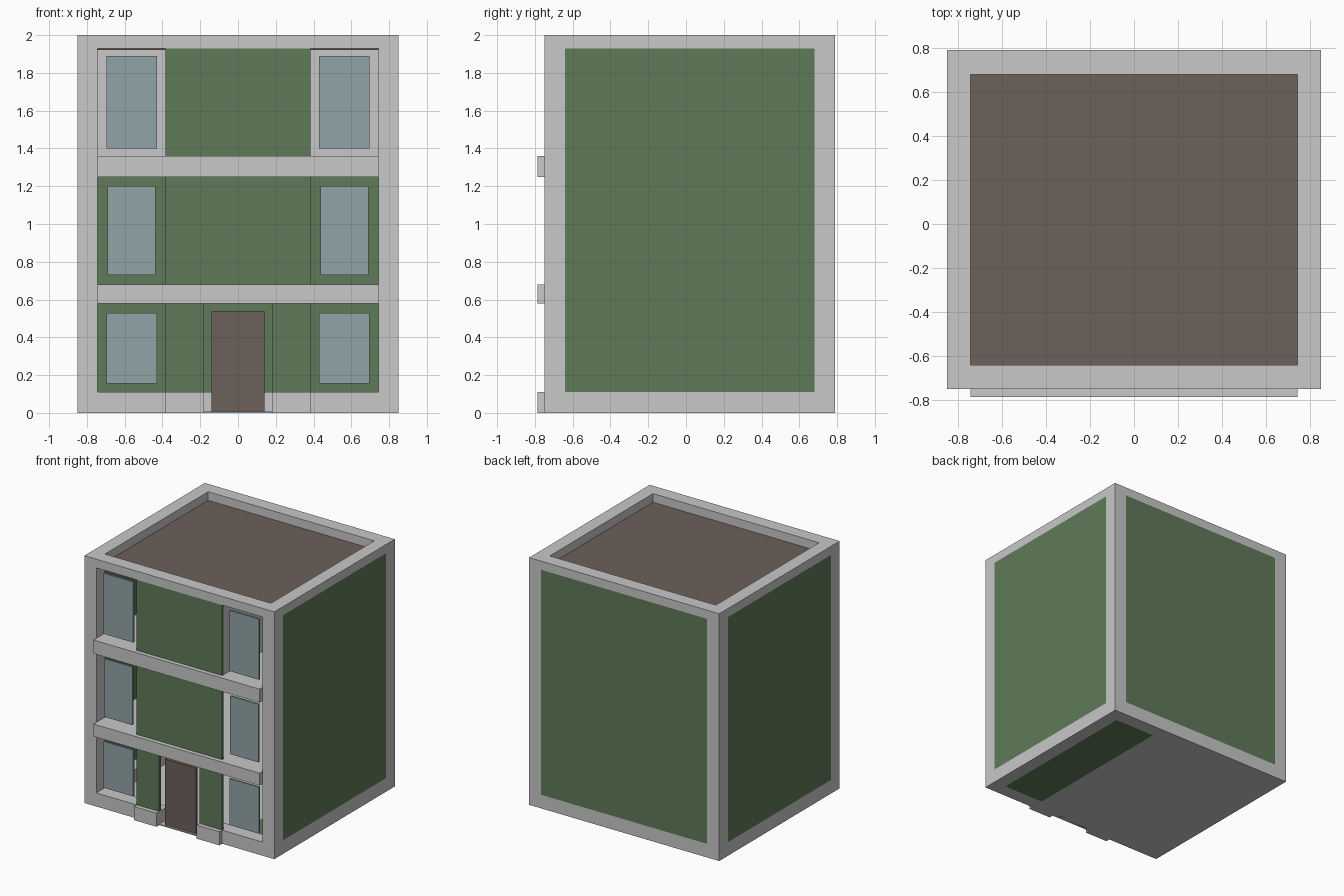
import bpy
import bmesh
from mathutils import Vector

default_cube = bpy.data.objects.get("Cube")
if default_cube:
    bpy.data.objects.remove(default_cube, do_unlink=True)


def material(name, rgb):
    mat = bpy.data.materials.new(name)
    mat.use_nodes = True
    colour = (*rgb, 1)
    mat.diffuse_color = colour
    mat.node_tree.nodes["Principled BSDF"].inputs["Base Color"].default_value = colour
    return mat


GREY = material("pale grey concrete", (0.58, 0.58, 0.58))
GREEN = material("green wall", (0.115, 0.197, 0.098))
BROWN = material("brown wood", (0.15, 0.117, 0.103))
GLASS = material("blue grey glass", (0.28, 0.37, 0.385))


def box(name, mat, xs, ys, zs):
    """Box filling the given x, y and z ranges."""
    low, high = (Vector(corner) for corner in zip(xs, ys, zs))
    mesh = bpy.data.meshes.new(name)
    bm = bmesh.new()
    bmesh.ops.create_cube(bm, size=1)
    bmesh.ops.scale(bm, vec=high - low, verts=bm.verts)
    bmesh.ops.translate(bm, vec=(low + high) / 2, verts=bm.verts)
    bm.to_mesh(mesh)
    bm.free()
    mesh.materials.append(mat)
    obj = bpy.data.objects.new(name, mesh)
    bpy.context.collection.objects.link(obj)
    return obj


def pair(name, mat, xs, ys, zs):
    """Box on the left (+x) and its mirror on the right."""
    box("left_" + name, mat, xs, ys, zs)
    box("right_" + name, mat, (-xs[1], -xs[0]), ys, zs)


# Main dimensions
W, IN = 0.85, 0.743            # outer and inner half width
FRONT, BACK = -0.75, 0.79
F_IN, B_IN = -0.64, 0.68       # inner edges of front and back beams
SILL, HEAD, TOP = 0.11, 1.93, 2.0
MID, JAMB = 0.383, 0.18        # half widths of central bay and door recess
T = 0.008                      # plate thickness
SLABS = ((0.58, 0.68), (1.25, 1.36))

# Box frame of posts and rails
for side, ys in (("front", (FRONT, F_IN)), ("back", (B_IN, BACK))):
    pair(side + "_post", GREY, (IN, W), ys, (0, TOP))
    box(side + "_top_rail", GREY, (-IN, IN), ys, (HEAD, TOP))
pair("front_bottom_rail", GREY, (JAMB, IN), (FRONT, F_IN), (0, SILL))
box("back_bottom_rail", GREY, (-IN, IN), (B_IN, BACK), (0, SILL))
pair("side_top_rail", GREY, (IN, W), (F_IN, B_IN), (HEAD, TOP))
pair("side_bottom_rail", GREY, (IN, W), (F_IN, B_IN), (0, SILL))

# Flush wall panels, sunken roof and ground plates
pair("side_wall", GREEN, (W - T, W), (F_IN, B_IN), (SILL, HEAD))
box("back_wall", GREEN, (-IN, IN), (BACK - T, BACK), (SILL, HEAD))
box("roof", BROWN, (-IN, IN), (F_IN, B_IN), (HEAD - T, HEAD))
box("ground_floor", GREY, (-IN, MID), (F_IN, B_IN), (0, T))
box("ground_floor_strip", GREEN, (MID, IN), (F_IN, B_IN), (0, T))
box("door_threshold", GREY, (-JAMB, JAMB), (FRONT, F_IN), (0, T))

# Floor slabs with projecting front bands
for number, zs in enumerate(SLABS, 1):
    box(f"floor_slab_{number}", GREY, (-IN, IN), (FRONT, BACK - T), zs)
    box(f"front_band_{number}", GREY, (-IN, IN), (FRONT - 0.035, FRONT), zs)

# Central wall panels
panel_y = (FRONT, FRONT + 0.02)
pair("entrance_panel", GREEN, (JAMB, MID), panel_y, (SILL, SLABS[0][0]))
box("middle_panel", GREEN, (-MID, MID), panel_y, (SLABS[0][1], SLABS[1][0]))
box("upper_panel", GREEN, (-MID, MID), panel_y, (SLABS[1][1], HEAD))

# Grey lining of the top storey rooms
top_room = (SLABS[1][1], HEAD - T)
pair("upper_partition", GREY, (MID - 0.02, MID), (FRONT + 0.02, B_IN), top_room)
pair("upper_room_back", GREY, (MID, IN), (B_IN - T, B_IN), top_room)

# Plinth blocks beside the door, and the door
pair("plinth_block", GREY, (JAMB, MID), (FRONT - 0.035, FRONT), (0, SILL))
box("door", BROWN, (-0.14, 0.14), (FRONT + 0.015, FRONT + 0.035), (0, 0.54))

# Windows
glass_y = (FRONT + 0.025, FRONT + 0.04)
for storey, xs, zs in (("ground", (0.43, 0.696), (0.155, 0.53)),
                       ("middle", (0.437, 0.69), (0.73, 1.2)),
                       ("upper", (0.43, 0.696), (1.4, 1.89))):
    pair(storey + "_window", GLASS, xs, glass_y, zs)
